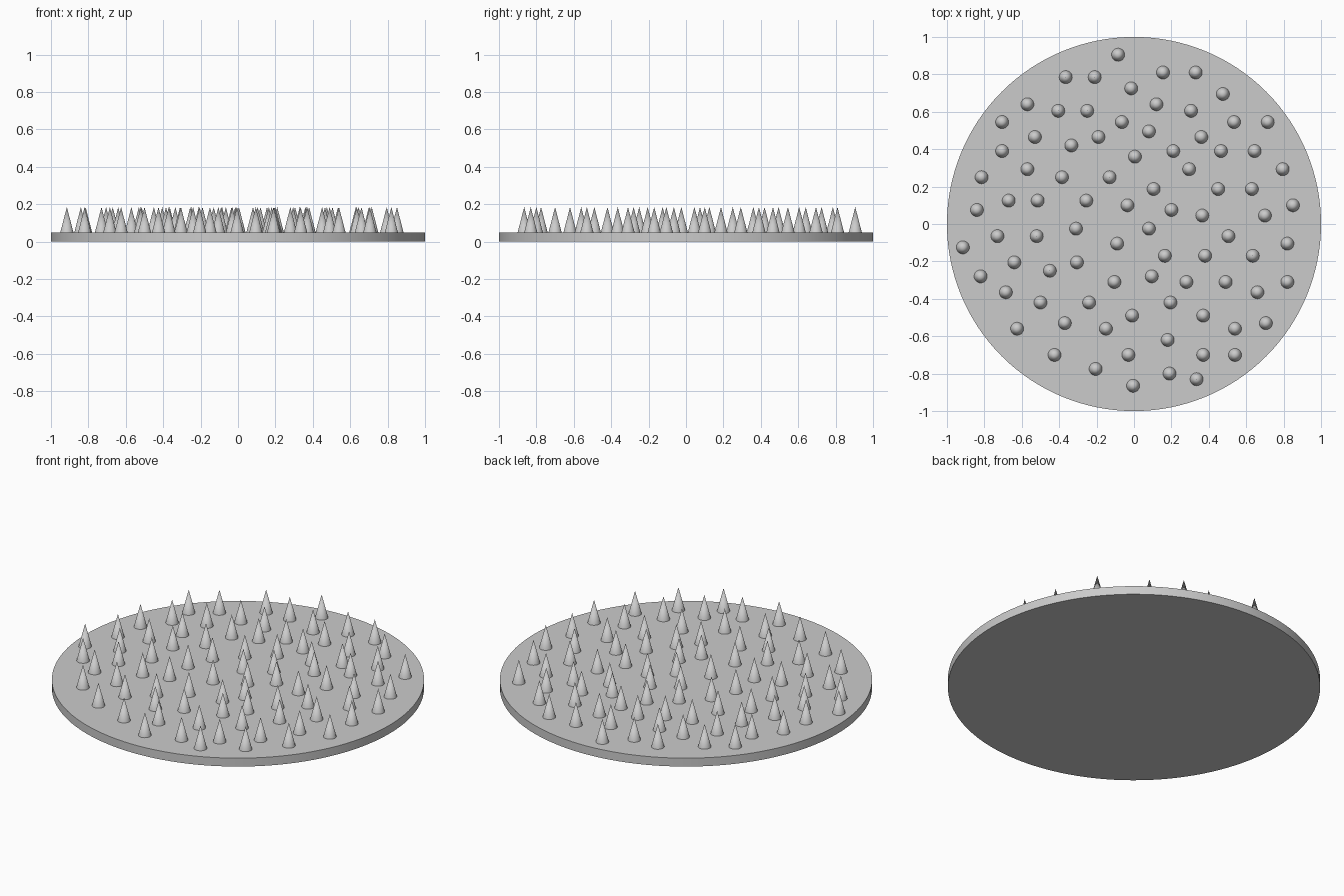
import bpy, bmesh, math
from mathutils import Matrix

DISC_H = 0.05
SPIKE_R, SPIKE_H = 0.035, 0.135

# Scatter of spikes, grouped in rows: y -> x positions
ROWS = {
    0.905: [-.085], 0.81: [.155, .33], 0.785: [-.365, -.21], 0.725: [-.015],
    0.695: [.475], 0.64: [-.57, .12], 0.605: [-.405, -.25, .305],
    0.545: [-.705, -.065, .535, .715], 0.495: [.08], 0.465: [-.53, -.19, .36],
    0.42: [-.335], 0.39: [-.705, .21, .465, .645], 0.36: [.005],
    0.293: [-.57, .295, .795], 0.25: [-.815, -.385, -.13],
    0.187: [.105, .45, .63], 0.125: [-.67, -.515, -.255], 0.10: [-.035, .85],
    0.075: [-.84, .2], 0.045: [.365, .7], -.025: [-.31, .08],
    -.065: [-.73, -.52, .505], -.105: [-.09, .82], -.125: [-.915],
    -.17: [.165, .38, .635], -.205: [-.64, -.305], -.25: [-.45],
    -.28: [-.82, .095], -.31: [-.105, .28, .49, .82], -.365: [-.685, .66],
    -.42: [-.5, -.24, .195], -.49: [-.01, .37], -.53: [-.37, .705],
    -.56: [-.625, -.15, .54], -.62: [.18], -.70: [-.425, -.03, .37, .54],
    -.775: [-.205], -.80: [.19], -.83: [.335], -.865: [-.005],
}

grey = bpy.data.materials.new("light_grey")
grey.diffuse_color = (0.6, 0.6, 0.6, 1)


def finish(bm, name):
    mesh = bpy.data.meshes.new(name)
    bm.to_mesh(mesh)
    bm.free()
    mesh.materials.append(grey)
    obj = bpy.data.objects.new(name, mesh)
    bpy.context.collection.objects.link(obj)
    bpy.ops.object.select_all(action='DESELECT')
    obj.select_set(True)
    bpy.context.view_layer.objects.active = obj
    bpy.ops.object.shade_smooth_by_angle(angle=math.radians(30))


# Flat round base
bm = bmesh.new()
bmesh.ops.create_cone(bm, cap_ends=True, segments=128, radius1=1, radius2=1,
                      depth=DISC_H, matrix=Matrix.Translation((0, 0, DISC_H / 2)))
finish(bm, "base_disc")

# Pointed spikes standing on the base
bm = bmesh.new()
for y, xs in ROWS.items():
    for x in xs:
        bmesh.ops.create_cone(bm, cap_ends=True, segments=32,
                              radius1=SPIKE_R, radius2=0, depth=SPIKE_H,
                              matrix=Matrix.Translation((x, y, DISC_H + SPIKE_H / 2)))
bmesh.ops.remove_doubles(bm, verts=bm.verts, dist=1e-5)
finish(bm, "spikes")
